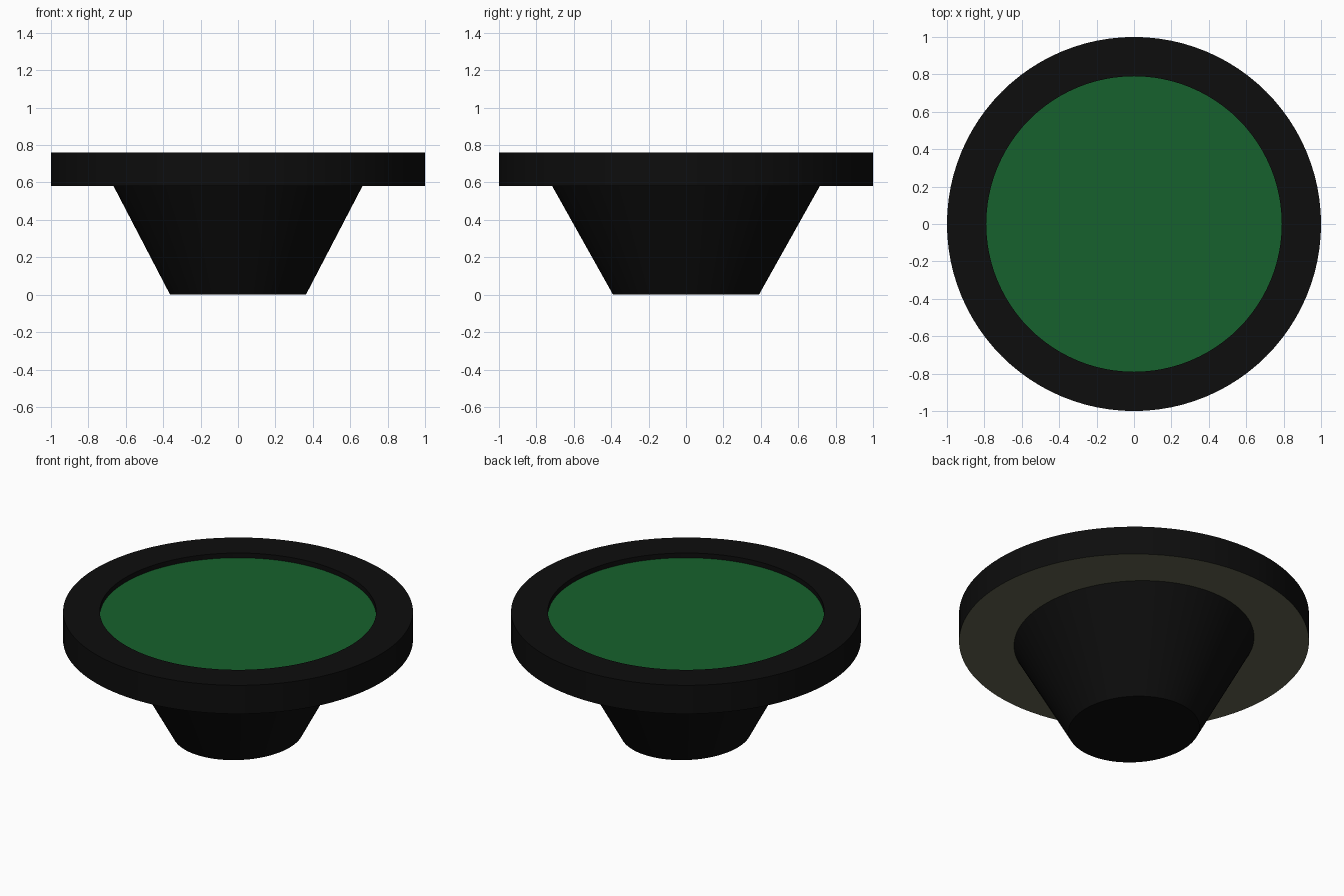
import bpy, bmesh, math

if "Cube" in bpy.data.objects:
    bpy.data.objects.remove(bpy.data.objects["Cube"])

N = 96


def material(name, rgb):
    m = bpy.data.materials.new(name)
    m.diffuse_color = (*rgb, 1)
    m.use_nodes = True
    m.node_tree.nodes["Principled BSDF"].inputs["Base Color"].default_value = m.diffuse_color
    return m


black = material("black", (0.004, 0.004, 0.004))
green = material("green_felt", (0.008, 0.12, 0.026))
olive = material("olive_underside", (0.13, 0.135, 0.085))


def lathe(name, rings, mat, cap_start=False, cap_end=False, flip=False):
    """Stack elliptical rings (rx, ry, z) into a surface."""
    bm = bmesh.new()
    loops = [[bm.verts.new((rx * math.cos(math.tau * i / N),
                            ry * math.sin(math.tau * i / N), z))
              for i in range(N)] for rx, ry, z in rings]
    for a, b in zip(loops, loops[1:]):
        for i in range(N):
            j = (i + 1) % N
            bm.faces.new((a[i], a[j], b[j], b[i]))
    if cap_start:
        bm.faces.new(loops[0][::-1])
    if cap_end:
        bm.faces.new(loops[-1])
    if flip:
        bmesh.ops.reverse_faces(bm, faces=bm.faces[:])
    me = bpy.data.meshes.new(name)
    bm.to_mesh(me)
    bm.free()
    me.materials.append(mat)
    ob = bpy.data.objects.new(name, me)
    bpy.context.collection.objects.link(ob)
    bpy.context.view_layer.objects.active = ob
    ob.select_set(True)
    bpy.ops.object.shade_smooth_by_angle(angle=math.radians(30))
    ob.select_set(False)
    return ob


# Raised rail around the table: outer wall, top, inner lip
lathe("rail", [(1, 1, 0.58), (1, 1, 0.76), (0.79, 0.79, 0.76), (0.79, 0.79, 0.73)], black)
# Recessed playing surface
lathe("felt", [(0.79, 0.79, 0.73)], green, cap_end=True)
# Flat underside closing the rail
lathe("underside", [(1, 1, 0.58)], olive, cap_start=True)
# Slightly oval tapered pedestal
lathe("pedestal", [(0.363, 0.39, 0), (0.665, 0.715, 0.58)], black, cap_start=True)
